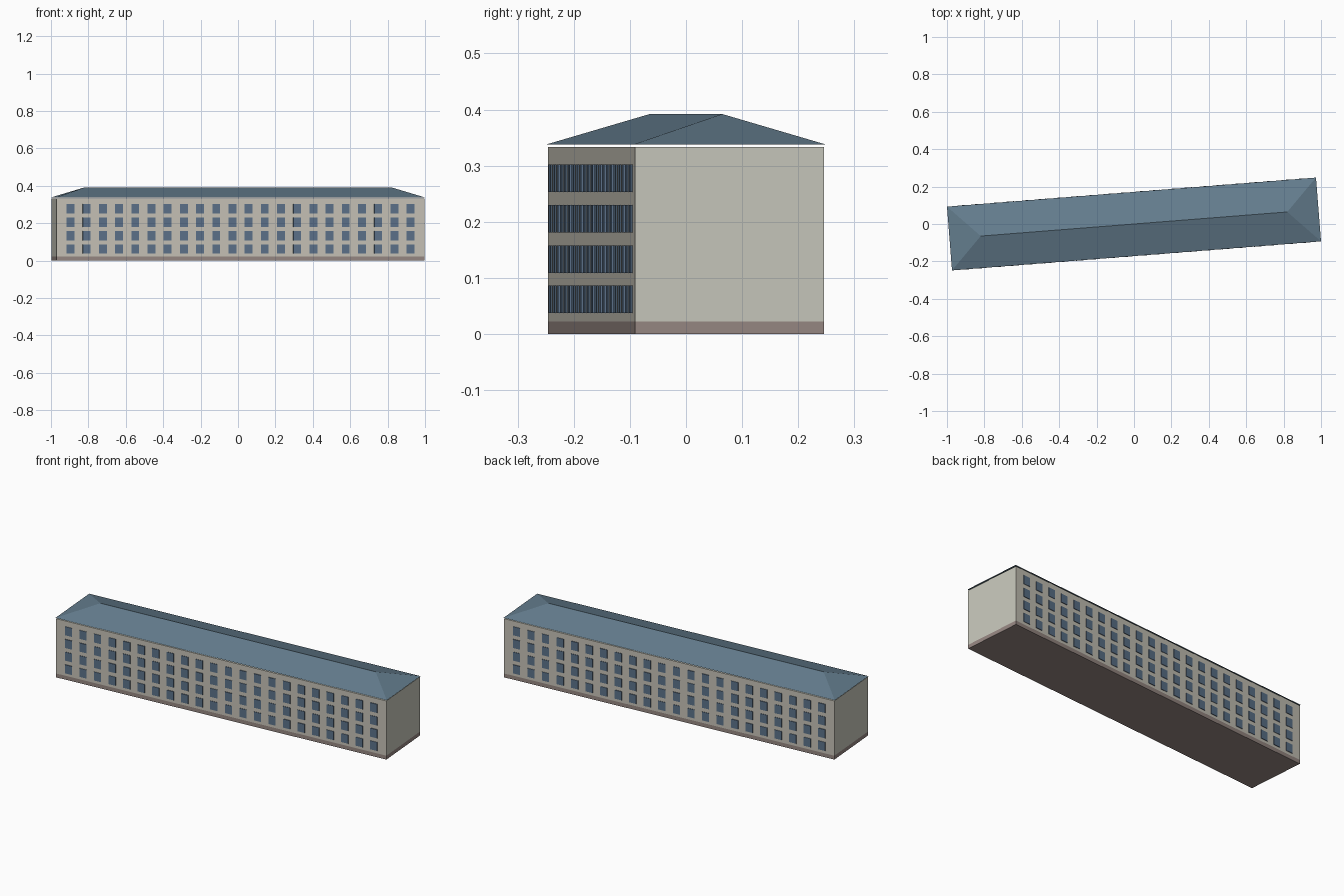
import bpy, bmesh, math
from mathutils import Matrix

if "Cube" in bpy.data.objects:
    bpy.data.objects.remove(bpy.data.objects["Cube"])

TURN = Matrix.Rotation(math.radians(4.5), 4, 'Z')
LENGTH, WIDTH = 1.972, 0.338         # wall block
WALL_TOP, BASE_TOP = 0.333, 0.022


def material(name, srgb):
    m = bpy.data.materials.new(name)
    m.diffuse_color = [(c / 255 / 12.92) if c < 11 else ((c / 255 + 0.055) / 1.055) ** 2.4
                       for c in srgb] + [1]
    m.use_nodes = True
    m.node_tree.nodes["Principled BSDF"].inputs["Base Color"].default_value = m.diffuse_color
    return m


facade = material("warm beige", (199, 195, 183))
end_wall = material("grey beige", (200, 200, 188))
brown = material("base brown", (151, 136, 131))
slate = material("roof blue grey", (100, 125, 142))
glass = material("window blue", (92, 114, 138))


def finish(bm, name, mats):
    bmesh.ops.recalc_face_normals(bm, faces=bm.faces)
    bm.transform(TURN)
    me = bpy.data.meshes.new(name)
    bm.to_mesh(me)
    bm.free()
    for m in mats:
        me.materials.append(m)
    bpy.context.collection.objects.link(bpy.data.objects.new(name, me))


def add_box(bm, centre, size):
    bmesh.ops.create_cube(bm, size=1, matrix=Matrix.Translation(centre) @ Matrix.Diagonal((*size, 1)))


# Base band
bm = bmesh.new()
add_box(bm, (0, 0, BASE_TOP / 2), (LENGTH, WIDTH, BASE_TOP))
finish(bm, "base", [brown])

# Wall block: long sides warm, short ends greyer
bm = bmesh.new()
add_box(bm, (0, 0, (WALL_TOP + BASE_TOP) / 2), (LENGTH, WIDTH, WALL_TOP - BASE_TOP))
for f in bm.faces:
    f.normal_update()
    f.material_index = 0 if abs(f.normal.y) > 0.5 else 1
finish(bm, "walls", [facade, end_wall])

# Hip roof, held just above the walls
bm = bmesh.new()
hx, hy, ridge, eave, top = 0.9895, 0.171, 0.822, 0.338, 0.392
a, b, c, d = [bm.verts.new((x, y, eave)) for x, y in ((-hx, -hy), (hx, -hy), (hx, hy), (-hx, hy))]
r, s = bm.verts.new((-ridge, 0, top)), bm.verts.new((ridge, 0, top))
for f in ((a, b, s, r), (c, d, r, s), (b, c, s), (d, a, r), (d, c, b, a)):
    bm.faces.new(f)
finish(bm, "hip_roof", [slate])

# Windows on both long sides: four floors of 22
for name, side in (("front_windows", -1), ("back_windows", 1)):
    bm = bmesh.new()
    for floor in range(4):
        for i in range(22):
            x = -0.912 + i * 1.824 / 21
            add_box(bm, (x, side * (WIDTH / 2 + 0.001), 0.0615 + floor * 0.072), (0.042, 0.004, 0.049))
    finish(bm, name, [glass])
